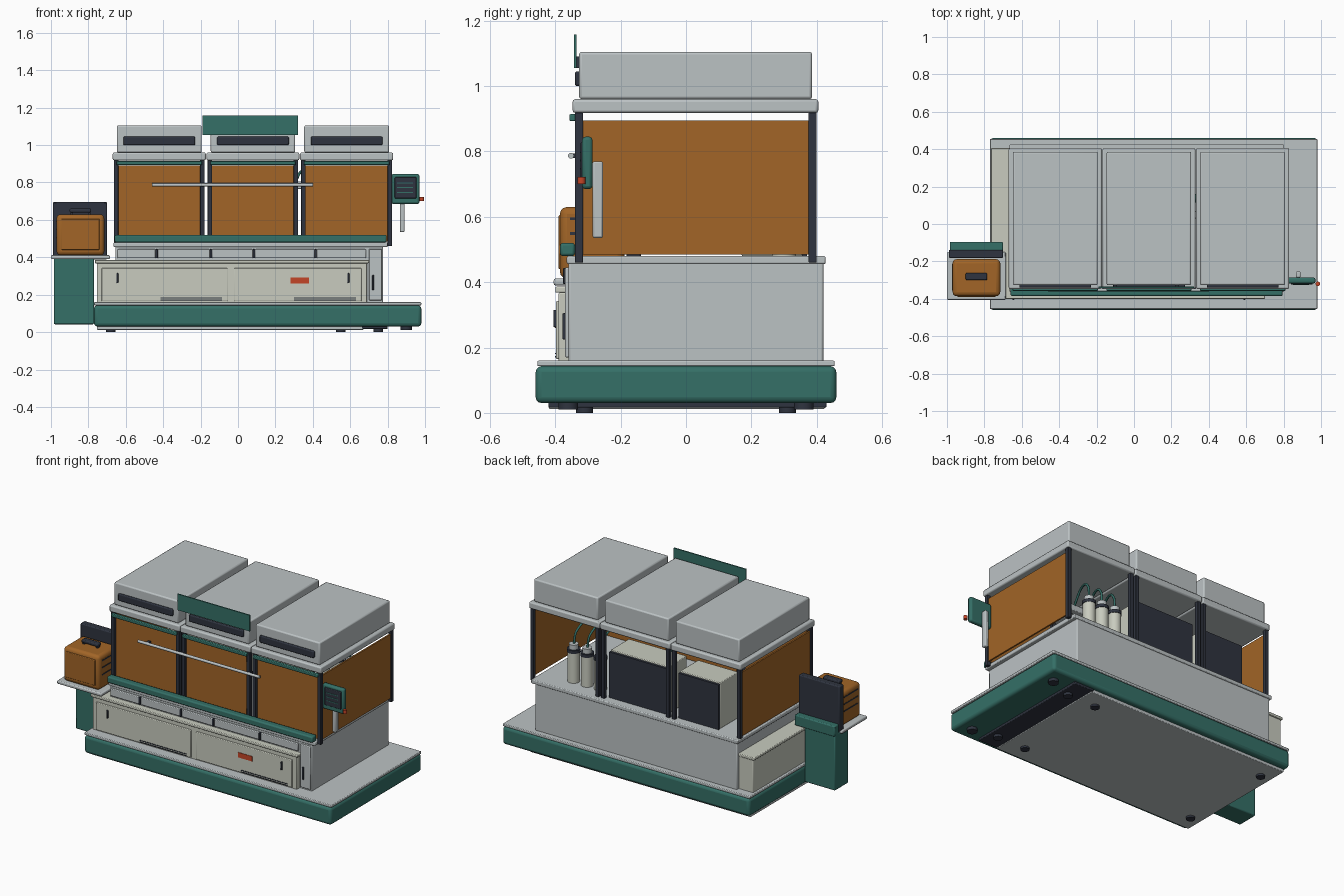
import bpy
from math import pi, cos, sin

if "Cube" in bpy.data.objects:
    bpy.data.objects.remove(bpy.data.objects["Cube"])


def mat(name, r, g, b):
    m = bpy.data.materials.new(name)
    m.diffuse_color = (r, g, b, 1)
    m.use_nodes = True
    m.node_tree.nodes["Principled BSDF"].inputs["Base Color"].default_value = m.diffuse_color
    return m


GREEN = mat("green_enamel", 0.035, 0.16, 0.135)
AMBER = mat("amber_panel", 0.36, 0.13, 0.02)
DARK = mat("dark_trim", 0.028, 0.034, 0.05)
GREY = mat("pale_grey", 0.50, 0.54, 0.55)
CREAM = mat("cream", 0.58, 0.60, 0.52)
RED = mat("red", 0.55, 0.06, 0.02)


def finish(ob, name, m):
    ob.name = name
    if m:
        ob.data.materials.append(m)
    return ob


def box(name, x, y, z, m=None, bevel=0.0, seg=2):
    """Box from (min, max) pairs, optionally with rounded edges."""
    bpy.ops.mesh.primitive_cube_add(size=1)
    ob = bpy.context.object
    for v in ob.data.vertices:
        v.co = [r[1] if c > 0 else r[0] for r, c in zip((x, y, z), v.co)]
    if bevel:
        b = ob.modifiers.new("bevel", "BEVEL")
        b.width, b.segments = bevel, seg
        bpy.ops.object.shade_smooth_by_angle()
    return finish(ob, name, m)


def cyl(name, loc, r, h, m=None, rot=(0, 0, 0), verts=24):
    bpy.ops.mesh.primitive_cylinder_add(vertices=verts, radius=r, depth=h, location=loc, rotation=rot)
    bpy.ops.object.shade_smooth_by_angle()
    return finish(bpy.context.object, name, m)


def tube(name, pts, r, m, closed=False):
    cu = bpy.data.curves.new(name, "CURVE")
    cu.dimensions, cu.bevel_depth, cu.bevel_resolution, cu.resolution_u = "3D", r, 3, 8
    sp = cu.splines.new("BEZIER")
    sp.bezier_points.add(len(pts) - 1)
    for p, co in zip(sp.bezier_points, pts):
        p.co = co
        p.handle_left_type = p.handle_right_type = "AUTO"
    sp.use_cyclic_u = closed
    ob = bpy.data.objects.new(name, cu)
    bpy.context.collection.objects.link(ob)
    return finish(ob, name, m)


# Base: green plinth, top plate, underside pan and feet
box("plinth", (-.77, .98), (-.46, .46), (.03, .143), GREEN, .018, 3)
box("plinth_plate", (-.77, .98), (-.455, .455), (.143, .16), GREY, .004)
box("underside_skirt", (.66, .80), (-.42, .43), (.016, .04), DARK, .004)
box("underside_pan", (-.755, .67), (-.42, .425), (.012, .04), GREY, .004)
for x, y in ((.75, -.31), (.75, .31), (.55, -.31), (.55, .31), (-.68, -.31), (-.68, .31)):
    cyl("levelling_foot", (x, y, .012), .026, .024, DARK)
for y in (-.36, .36):
    cyl("outer_foot", (.90, y, .022), .03, .022, DARK)

# Low side cabinet running under the bench, with its lid and drawer fronts
box("low_cabinet", (-.755, .69), (-.39, .40), (.155, .368), CREAM, .004)
box("low_cabinet_lid", (-.765, .70), (-.40, .405), (.368, .386), CREAM, .004)
for x0, x1, hx in ((-.73, -.055, -.645), (-.02, .66, .59)):
    box("drawer_front", (x0, x1), (-.398, -.385), (.165, .342), CREAM, .004)
    box("drawer_latch", (hx - .005, hx + .005), (-.406, -.395), (.262, .315), DARK, .003)
    for i in range(2):
        z = .17 + i * .01
        box("drawer_vent_slot", (x1 - .36 , x1 - .03), (-.401, -.395), (z, z + .004), DARK)
box("warning_label", (.28, .38), (-.401, -.395), (.26, .292), RED)

# Main cabinet with top deck and row of upper fascia panels
box("main_cabinet", (-.655, .775), (-.36, .42), (.155, .465), GREY, .006)
box("cabinet_deck", (-.665, .80), (-.365, .427), (.455, .48), GREY, .005)
box("end_panel", (.70, .77), (-.37, -.355), (.17, .445), GREY, .004)
box("end_panel_latch", (.717, .727), (-.378, -.366), (.225, .305), DARK, .003)
edges = (-.65, -.435, -.145, .085, .415, .69)
for a, b in zip(edges, edges[1:]):
    box("fascia_panel", (a + .006, b - .006), (-.372, -.355), (.395, .443), GREY, .004)
for a in edges[1:-1]:
    box("fascia_pull", (a - .006, a + .006), (-.376, -.36), (.395, .443), DARK, .002)

# Three bays: posts, amber front, roof slab, hood, intake slot
for i, (x0, x1) in enumerate(((-.67, -.172), (-.168, .328), (.332, .83))):
    for px in (x0 + .006, x1 - .03):
        for py in (-.34, .375):
            box("corner_post", (px, px + .024), (py, py + .025), (.46, .92), DARK, .003)
    box("front_panel", (x0 + .03, x1 - .03), (-.322, -.312), (.485, .892), AMBER)
    box("roof_slab", (x0, x1), (-.347, .405), (.918, .96), GREY, .008)
    box("hood", (x0 + .022, x1 - .022), (-.327, .386), (.96, 1.105), GREY, .008)
    xc = (x0 + x1) / 2
    box("intake_slot", (xc - .192, xc + .192), (-.34, -.322), (1.0, 1.045), DARK, .006)
    box("top_rail", (x0 + .02, x1 - .02), (-.357, -.335), (.893, .914), GREEN, .004)
box("left_side_panel", (-.658, -.648), (-.315, .375), (.485, .895), AMBER)
box("right_side_panel", (.808, .818), (-.315, .375), (.485, .895), AMBER)

# Front bumper rail, grab bar and header sign
box("front_bumper", (-.66, .795), (-.385, -.34), (.48, .52), GREEN, .008)
cyl("grab_bar", (-.03, -.352, .787), .009, .86, GREY, (0, pi / 2, 0))
for x in (-.40, -.16, .32):
    box("grab_bar_bracket", (x - .008, x + .008), (-.352, -.318), (.78, .794), DARK)
box("header_sign", (-.19, .322), (-.343, -.335), (1.055, 1.158), GREEN)
for x in (-.1, .23):
    box("sign_bracket", (x - .01, x + .01), (-.336, -.322), (1.055, 1.09), DARK)

# Rear contents: bottles with hoses, two equipment boxes, hose coil
for i, x in enumerate((.585, .49, .395)):
    y = .30
    cyl("bottle", (x, y, .575), .037, .19, CREAM)
    cyl("bottle_collar", (x, y, .68), .04, .02, DARK)
    cyl("bottle_cap", (x, y, .705), .028, .03, GREY)
    tube("bottle_hose", [(x, y, .71), (x - .01, y - .02, .80), (x - .05, y - .12, .86),
                         (x - .09, y - .24, .80)], .007, GREEN)
box("hose_manifold", (.26, .62), (.03, .07), (.765, .805), GREY, .004)
for x0, x1, h in ((-.125, .285, .78), (-.49, -.205, .775)):
    box("equipment_box", (x0, x1), (.17, .355), (.48, h), CREAM, .004)
    box("equipment_back", (x0, x1), (.355, .37), (.48, h - .008), DARK)
for k in range(3):
    ring = [(-.55 + .075 * cos(a * pi / 4), .12 + .012 * k, .575 + .075 * sin(a * pi / 4)) for a in range(8)]
    tube("hose_coil", ring, .007, CREAM, True)

# Right control unit on its arm
box("control_unit", (.818, .97), (-.318, -.286), (.685, .845), GREEN, .01)
box("control_screen", (.838, .955), (-.323, -.312), (.715, .828), DARK, .004)
for z in (.745, .77, .795):
    box("screen_line", (.85, .935), (-.325, -.32), (z, z + .005), GREEN)
cyl("stop_button", (.983, -.32, .711), .012, .022, RED)
box("control_arm", (.865, .891), (-.286, -.254), (.535, .77), GREY, .006)

# Left pedestal, shelf and upright back plate
box("pedestal", (-.985, -.77), (-.235, -.10), (.042, .40), GREEN, .006)
box("shelf_bracket", (-.985, -.70), (-.142, -.096), (.388, .455), GREEN, .006)
box("shelf", (-1.0, -.685), (-.405, -.15), (.39, .411), GREY, .006)
box("shelf_back", (-.99, -.70), (-.182, -.138), (.405, .695), DARK, .006)

# Amber canister with handle and side ribs
box("canister", (-.97, -.715), (-.386, -.188), (.41, .63), AMBER, .022, 3)
box("canister_front_panel", (-.945, -.74), (-.39, -.38), (.44, .605), AMBER, .004)
for z in (.50, .545, .59):
    for x in (-.972, -.718):
        box("canister_rib", (x, x + .005), (-.355, -.215), (z, z + .008), DARK)
box("canister_handle", (-.9, -.785), (-.3, -.262), (.64, .66), DARK, .006)
for x in (-.895, -.80):
    box("handle_stem", (x, x + .012), (-.292, -.27), (.625, .645), DARK)
